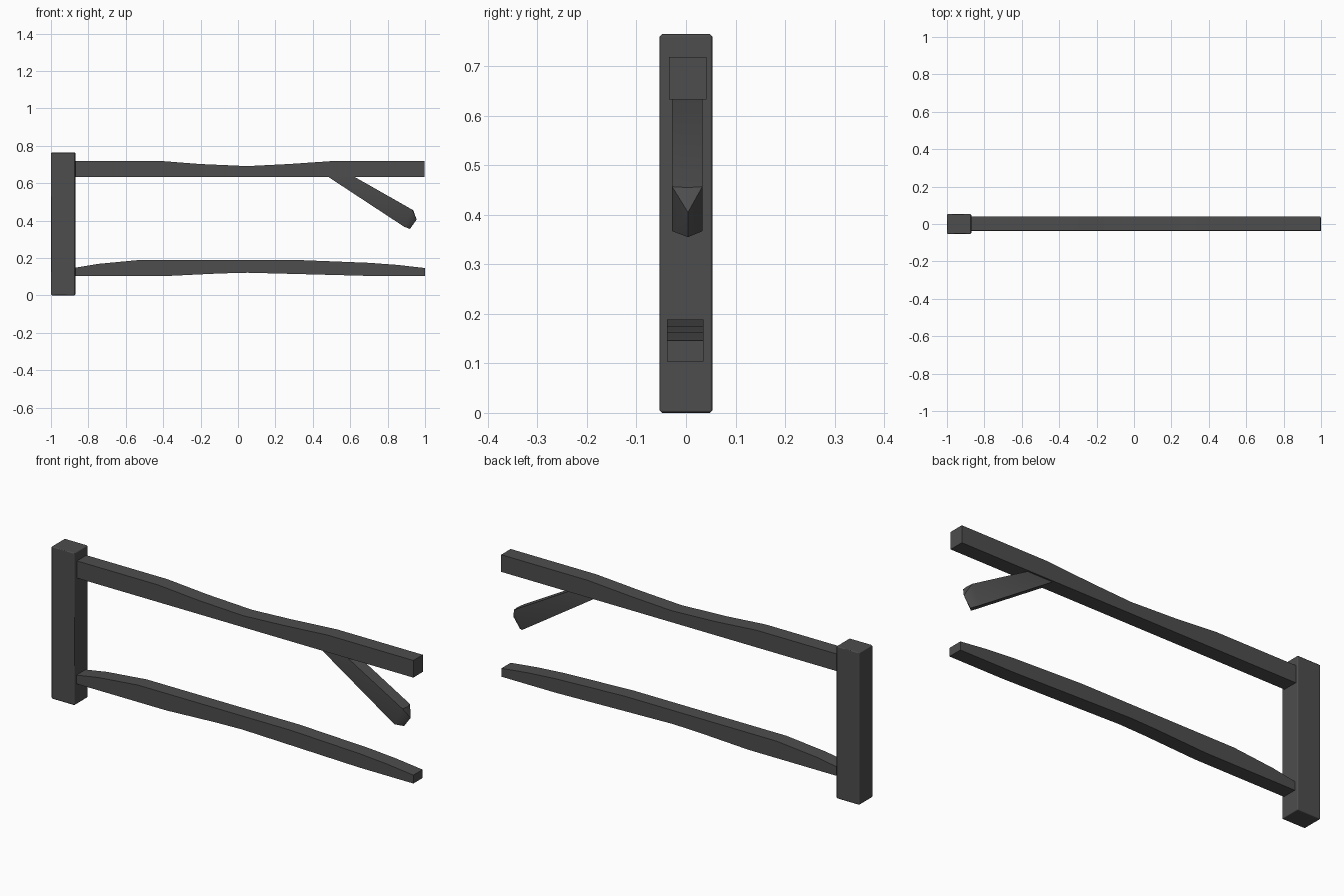
import bpy
import bmesh

if "Cube" in bpy.data.objects:
    bpy.data.objects.remove(bpy.data.objects["Cube"])

# Dark charcoal timber
dark = bpy.data.materials.new("dark_timber")
dark.diffuse_color = (0.075, 0.075, 0.075, 1)
dark.use_nodes = True
dark.node_tree.nodes["Principled BSDF"].inputs["Base Color"].default_value = dark.diffuse_color


def finish(bm, name):
    bmesh.ops.recalc_face_normals(bm, faces=bm.faces)
    mesh = bpy.data.meshes.new(name)
    bm.to_mesh(mesh)
    bm.free()
    mesh.materials.append(dark)
    obj = bpy.data.objects.new(name, mesh)
    bpy.context.collection.objects.link(obj)
    return obj


def rail(name, stations, y0, y1):
    """Loft a four-sided beam through (x, bottom z, top z) stations."""
    bm = bmesh.new()
    rings = [[bm.verts.new(p) for p in
              ((x, y0, b), (x, y1, b), (x, y1, t), (x, y0, t))]
             for x, b, t in stations]
    for r, s in zip(rings, rings[1:]):
        for i in range(4):
            j = (i + 1) % 4
            bm.faces.new((r[i], r[j], s[j], s[i]))
    bm.faces.new(rings[0])
    bm.faces.new(rings[-1])
    return finish(bm, name)


# Upright post with slightly softened edges
bm = bmesh.new()
bmesh.ops.create_cube(bm, size=1)
for v in bm.verts:
    v.co = (-0.935 + v.co.x * 0.13, v.co.y * 0.107, 0.3825 + v.co.z * 0.765)
post = finish(bm, "post")
bev = post.modifiers.new("Worn edges", 'BEVEL')
bev.width = 0.005
bev.segments = 1

# Upper rail with a worn dip in its top
upper = rail("upper_rail", [
    (-0.88, 0.633, 0.719), (-0.42, 0.633, 0.719), (-0.20, 0.633, 0.702),
    (0.05, 0.633, 0.691), (0.27, 0.633, 0.702), (0.52, 0.633, 0.719),
    (0.997, 0.633, 0.719)], -0.034, 0.041)

# Lower rail, tapered at both ends and arched underneath
lower = rail("lower_rail", [
    (-0.88, 0.104, 0.146), (-0.75, 0.104, 0.168), (-0.53, 0.104, 0.189),
    (-0.37, 0.104, 0.189), (-0.10, 0.117, 0.189), (0.05, 0.121, 0.189),
    (0.32, 0.114, 0.189), (0.70, 0.104, 0.174), (0.85, 0.104, 0.163),
    (1.0, 0.104, 0.146)], -0.038, 0.035)

# Broken brace: flat sides ending in a chiselled central ridge
bm = bmesh.new()
for y in (-0.028, 0.033):
    for x, z in ((0.445, 0.658), (0.58, 0.658), (0.932, 0.457), (0.888, 0.367)):
        bm.verts.new((x, y, z))
for x, z in ((0.937, 0.455), (0.955, 0.405), (0.919, 0.355)):
    bm.verts.new((x, 0.004, z))
bmesh.ops.convex_hull(bm, input=bm.verts)
bmesh.ops.dissolve_limit(bm, angle_limit=0.02, verts=bm.verts, edges=bm.edges)
brace = finish(bm, "broken_brace")

# Smooth the worn curves while keeping the timber edges crisp
for obj in (post, upper, lower, brace):
    obj.data.shade_smooth()
    obj.data.set_sharp_from_angle(angle=0.7)
post.modifiers["Worn edges"].harden_normals = True
